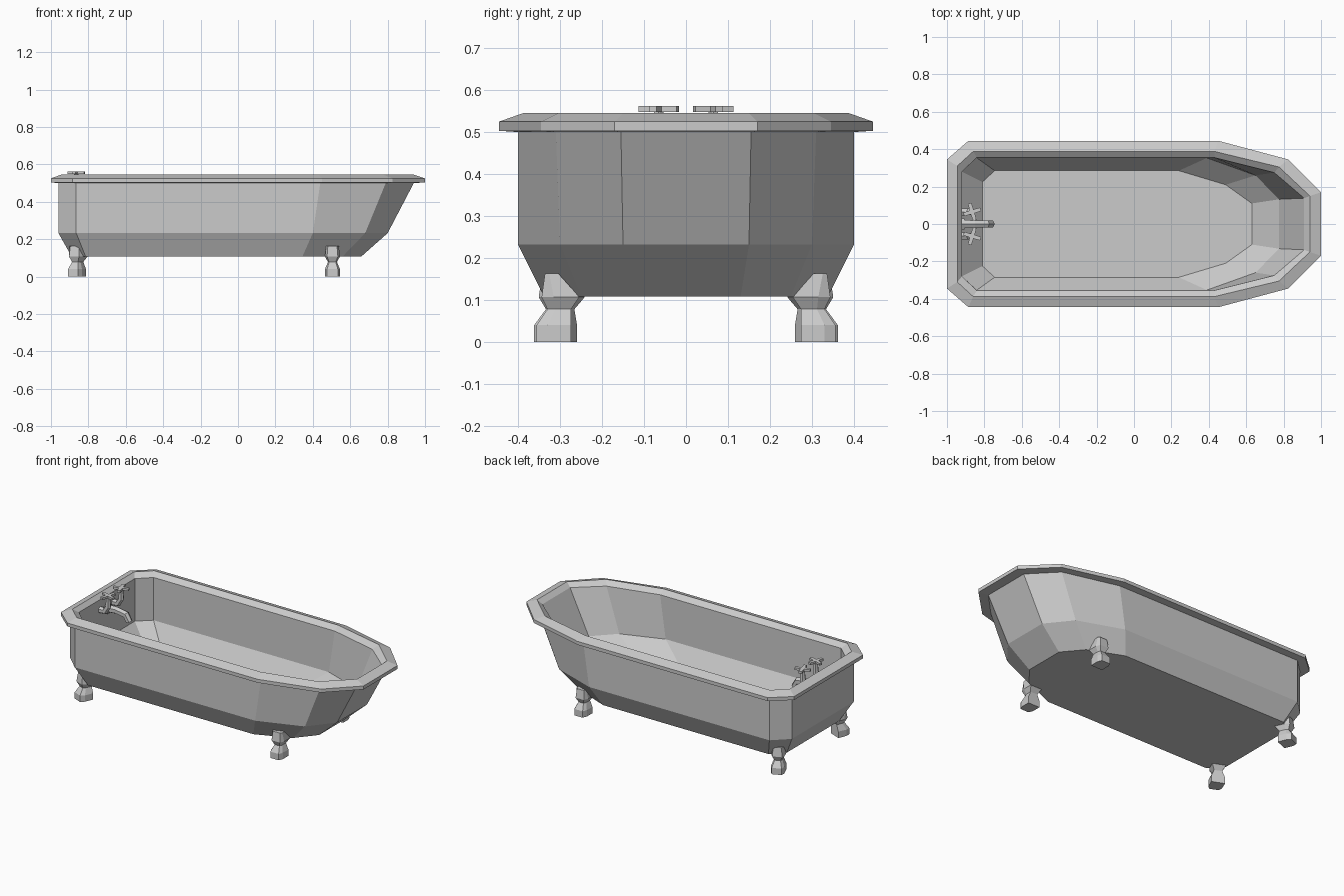
import bpy, bmesh
from math import pi, cos, sin, atan2
from mathutils import Vector, Matrix

if "Cube" in bpy.data.objects:
    bpy.data.objects.remove(bpy.data.objects["Cube"])


def finish(name, bm):
    bmesh.ops.recalc_face_normals(bm, faces=bm.faces[:])
    me = bpy.data.meshes.new(name)
    bm.to_mesh(me)
    bm.free()
    ob = bpy.data.objects.new(name, me)
    bpy.context.collection.objects.link(ob)
    return ob


def loft(name, rings):
    """Skin a stack of equal-length point loops and cap both ends."""
    bm = bmesh.new()
    loops = [[bm.verts.new(p) for p in r] for r in rings]
    n = len(loops[0])
    for a, b in zip(loops, loops[1:]):
        for i in range(n):
            j = (i + 1) % n
            bm.faces.new((a[i], a[j], b[j], b[i]))
    bm.faces.new(loops[0][::-1])
    bm.faces.new(loops[-1])
    return finish(name, bm)


def tub_ring(z, tap_x, tap_y, corner_x, side_y, side_x, bend_x, bend_y, head_x, head_y):
    half = [(tap_x, tap_y), (corner_x, side_y), (side_x, side_y),
            (bend_x, bend_y), (head_x, head_y)]
    return [(x, y, z) for x, y in half] + [(x, -y, z) for x, y in half[::-1]]


def tube(name, path, radii, sides=6):
    """Faceted pipe along a path lying in one vertical plane."""
    pts = [Vector(p) for p in path]
    rings = []
    for i, p in enumerate(pts):
        d = (pts[min(i + 1, len(pts) - 1)] - pts[max(i - 1, 0)]).normalized()
        u = d.cross(Vector((0, 1, 0))).normalized()
        v = d.cross(u)
        rings.append([p + radii[i] * (cos(2 * pi * k / sides) * u + sin(2 * pi * k / sides) * v)
                      for k in range(sides)])
    return loft(name, rings)


# Tub shell: outside from base upward, over the rolled rim, then down inside
shell = [
    (0.108, -0.89, 0.26, -0.815, 0.338, 0.345, 0.56, 0.25, 0.66, 0.13),
    (0.232, -0.96, 0.31, -0.865, 0.40, 0.40, 0.68, 0.30, 0.80, 0.15),
    (0.50, -0.96, 0.31, -0.865, 0.40, 0.44, 0.79, 0.31, 0.94, 0.155),
    (0.503, -1.00, 0.345, -0.885, 0.445, 0.45, 0.825, 0.345, 1.00, 0.17),
    (0.525, -1.00, 0.345, -0.885, 0.445, 0.45, 0.825, 0.345, 1.00, 0.17),
    (0.545, -0.945, 0.31, -0.86, 0.388, 0.43, 0.775, 0.305, 0.94, 0.15),
    (0.52, -0.92, 0.28, -0.84, 0.355, 0.43, 0.75, 0.275, 0.91, 0.138),
    (0.25, -0.92, 0.28, -0.84, 0.353, 0.39, 0.65, 0.26, 0.775, 0.132),
    (0.14, -0.81, 0.225, -0.745, 0.285, 0.24, 0.49, 0.21, 0.63, 0.11),
]
loft("tub_shell", [tub_ring(*s) for s in shell])

# Feet: z, half width, inner y, outer y (relative to the foot centre, outward is +y)
FOOT = [(0, 0.04, -0.04, 0.042), (0.04, 0.04, -0.04, 0.042), (0.078, 0.024, -0.04, 0.016),
        (0.107, 0.04, -0.06, 0.03), (0.163, 0.034, -0.01, 0.022)]


def foot(name, x, y, turn):
    rings = []
    for z, w, a, b in FOOT:
        m = a + (b - a) * 0.68
        rings.append([(-w, a, z), (w, a, z), (w, m, z), (w * 0.72, b, z), (-w * 0.72, b, z), (-w, m, z)])
    ob = loft(name, rings)
    me = ob.data
    me.transform(Matrix.Translation((x, abs(y), 0)) @ Matrix.Rotation(turn, 4, 'Z'))
    if y < 0:
        me.transform(Matrix.Scale(-1, 4, (0, 1, 0)))
        me.flip_normals()


for side, label in ((1, "back"), (-1, "front")):
    foot(label + "_head_foot", 0.505, side * 0.314, 0)
    foot(label + "_tap_foot", -0.865, side * 0.312, 0.4)

# Spout coming out of the end wall, bending down at the lip
tube("spout", [(-0.93, 0, 0.44), (-0.85, 0, 0.445), (-0.785, 0, 0.435), (-0.762, 0, 0.395)],
     [0.026, 0.022, 0.022, 0.02])
tube("spout_flange", [(-0.925, 0, 0.44), (-0.905, 0, 0.44)], [0.036, 0.034])

# Tap valves with four-armed cross handles
for side, label in ((1, "back"), (-1, "front")):
    y = side * 0.065
    tube(label + "_tap_pipe", [(-0.93, y, 0.455), (-0.885, y, 0.457), (-0.865, y, 0.49), (-0.865, y, 0.555)],
         [0.022, 0.02, 0.018, 0.012])
    cross = []
    for k in range(4):
        a = k * pi / 2 + side * 0.3
        for r, da in ((0.015, -0.785), (0.048, -0.2), (0.048, 0.2)):
            cross.append((-0.865 + r * cos(a + da), y + r * sin(a + da)))
    loft(label + "_tap_handle", [[(p, q, z) for p, q in cross] for z in (0.548, 0.562)])
